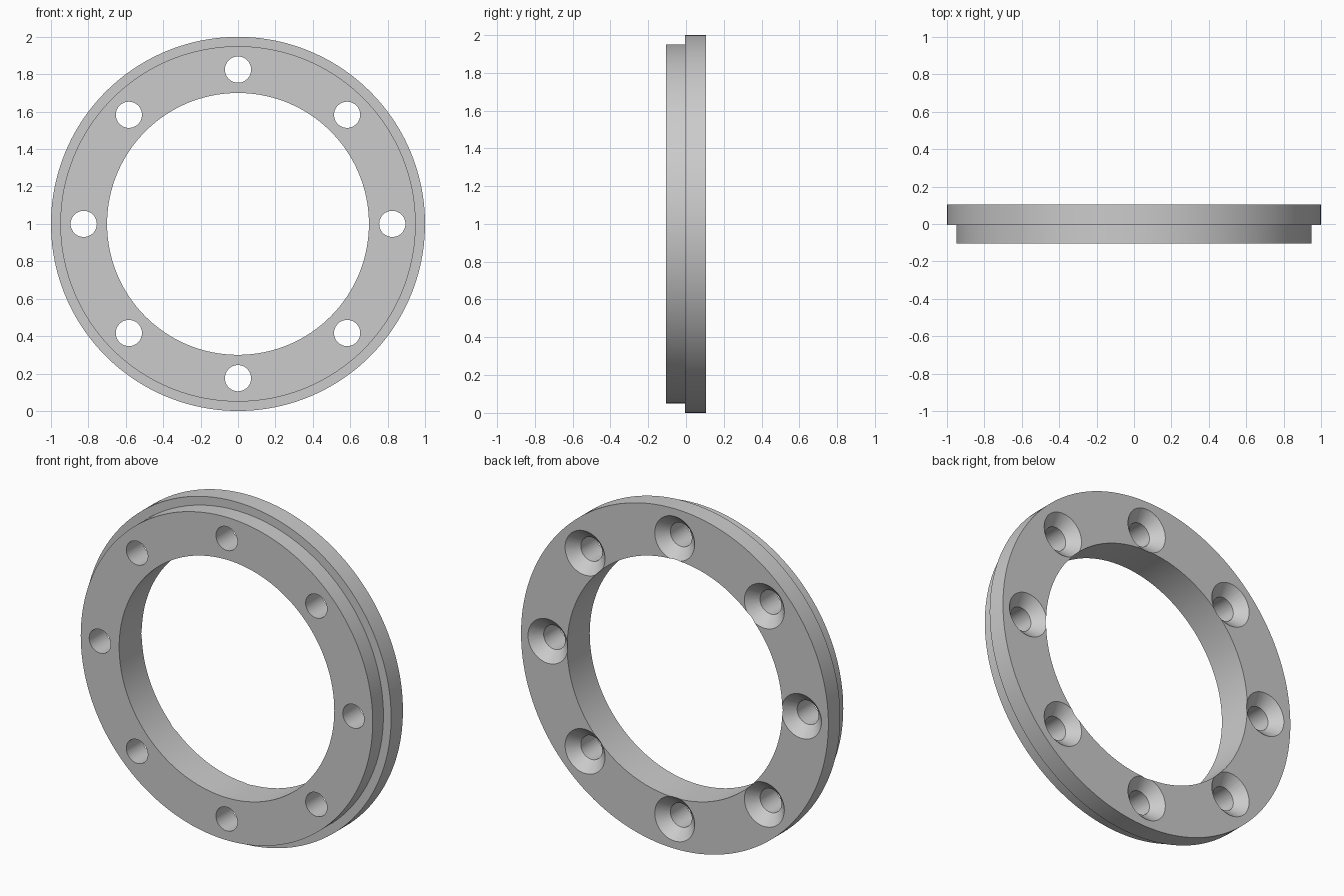
import bpy, bmesh
from math import radians, tau, sin, cos
from mathutils import Vector, Matrix

cube = bpy.data.objects.get("Cube")
if cube:
    bpy.data.objects.remove(cube, do_unlink=True)

HALF = 0.105          # half the ring's depth
STEP = -0.005         # where the narrower front rim meets the flange
BOLT_CIRCLE = 0.825
HOLES = 8


def lathe(bm, profile, steps, centre=(0, 0, 0)):
    """Revolve a closed (radius, y) profile about the y direction."""
    part = bmesh.new()
    verts = [part.verts.new((r, y, 0)) for r, y in profile]
    edges = [part.edges.new((a, b)) for a, b in zip(verts, verts[1:] + verts[:1])]
    bmesh.ops.spin(part, geom=verts + edges, cent=(0, 0, 0), axis=(0, 1, 0),
                   angle=tau, steps=steps, use_duplicate=False)
    bmesh.ops.remove_doubles(part, verts=part.verts, dist=1e-5)
    # the profile's edge along the axis leaves a loose wire
    loose = [e for e in part.edges if not e.link_faces]
    bmesh.ops.delete(part, geom=loose, context='EDGES')
    bmesh.ops.recalc_face_normals(part, faces=part.faces)
    bmesh.ops.transform(part, matrix=Matrix.Translation(Vector(centre)), verts=part.verts)
    temp = bpy.data.meshes.new("temp")
    part.to_mesh(temp)
    part.free()
    bm.from_mesh(temp)
    bpy.data.meshes.remove(temp)


def make_object(name, bm):
    mesh = bpy.data.meshes.new(name)
    bm.to_mesh(mesh)
    bm.free()
    obj = bpy.data.objects.new(name, mesh)
    bpy.context.collection.objects.link(obj)
    return obj


# Stepped ring: wide flange behind, narrower rim in front
bm = bmesh.new()
lathe(bm, [(0.70, -HALF), (0.95, -HALF), (0.95, STEP),
           (1.0, STEP), (1.0, HALF), (0.70, HALF)], 160, (0, 0, 1))
ring = make_object("flange_ring", bm)

# Countersunk bolt holes, opening wide at the back
bm = bmesh.new()
for i in range(HOLES):
    a = tau * i / HOLES
    lathe(bm, [(0, -0.2), (0.07, -0.2), (0.07, HALF - 0.06),
               (0.13, HALF), (0.13, 0.2), (0, 0.2)], 48,
          (BOLT_CIRCLE * cos(a), 0, 1 + BOLT_CIRCLE * sin(a)))
cutter = make_object("bolt_hole_cutter", bm)
cutter.hide_render = True

# Grey metal
metal = bpy.data.materials.new("grey_metal")
metal.use_nodes = True
colour = (0.6, 0.6, 0.6, 1)
metal.diffuse_color = colour
metal.node_tree.nodes["Principled BSDF"].inputs["Base Color"].default_value = colour
for obj in (ring, cutter):
    obj.data.materials.append(metal)

# Cut the holes, then smooth the curved walls
cut = ring.modifiers.new("bolt_holes", 'BOOLEAN')
cut.operation = 'DIFFERENCE'
cut.solver = 'EXACT'
cut.object = cutter
bpy.ops.object.select_all(action='DESELECT')
ring.select_set(True)
bpy.context.view_layer.objects.active = ring
bpy.ops.object.modifier_apply(modifier=cut.name)
bpy.data.objects.remove(cutter, do_unlink=True)
bpy.ops.object.shade_smooth_by_angle(angle=radians(30))
